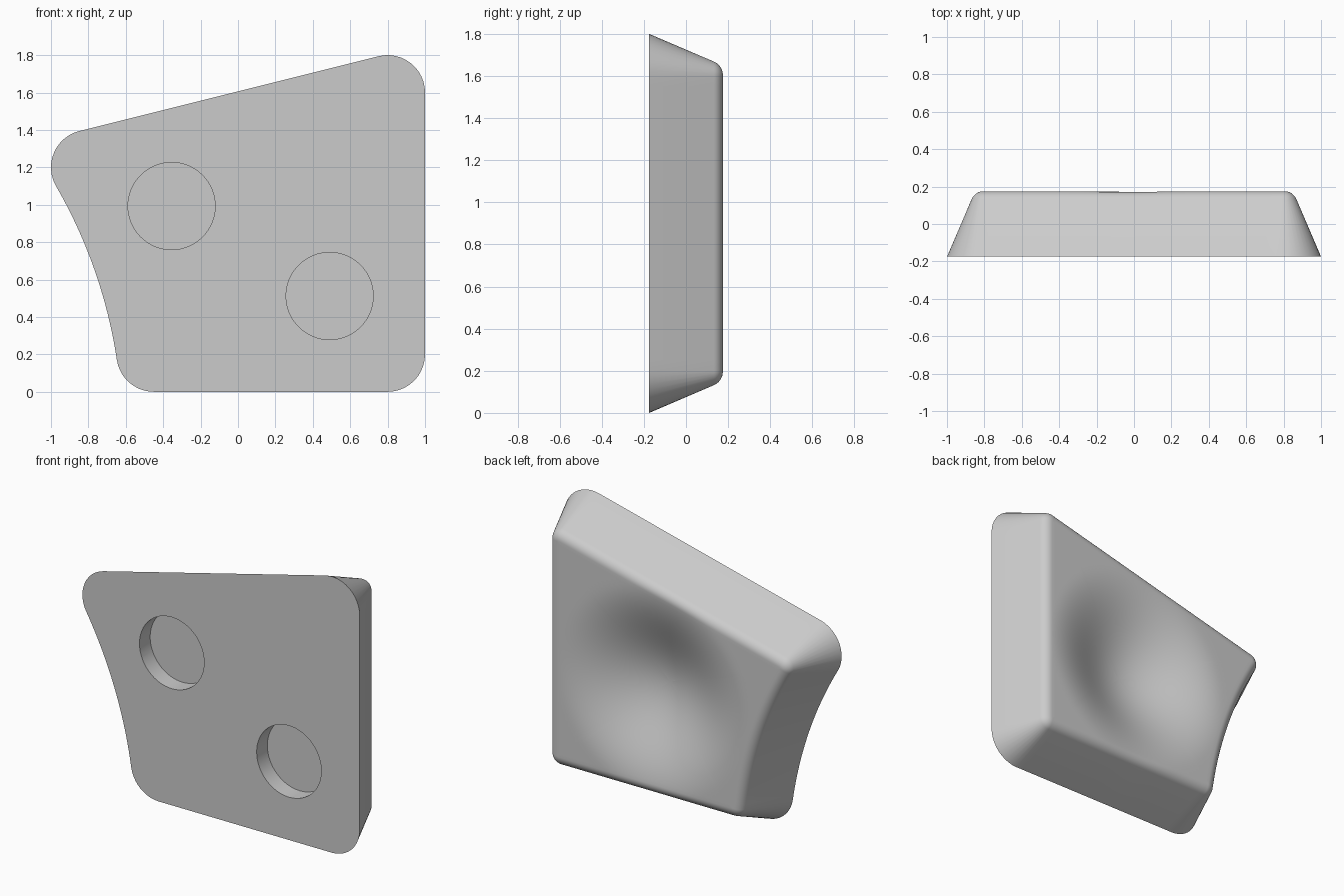
import bpy, bmesh
from math import sin, cos, pi, radians, hypot, tau

cube = bpy.data.objects.get("Cube")
if cube:
    bpy.data.objects.remove(cube, do_unlink=True)

BACK, FRONT = 0.175, -0.175
DISH_X, DISH_Z, DISH_R, DISH_DEPTH = 0.12, 0.80, 0.69, 0.18
CORNER = 0.2

mat = bpy.data.materials.new("plain grey")
mat.use_nodes = True
grey = (0.6, 0.6, 0.6, 1)
mat.diffuse_color = grey
mat.node_tree.nodes["Principled BSDF"].inputs["Base Color"].default_value = grey


def arc(cx, cz, radius, start, end, steps):
    """Points with their outward normals; a negative radius gives a hollow arc."""
    result = []
    for i in range(steps + 1):
        a = radians(start + (end - start) * i / steps)
        n = (cos(a), sin(a))
        result.append((cx + radius * n[0], cz + radius * n[1], *n))
    return result


def line(p, q, steps=28):
    """Inner points of a straight side between two arc ends."""
    return [(p[0] + (q[0] - p[0]) * i / steps, p[1] + (q[1] - p[1]) * i / steps, p[2], p[3])
            for i in range(1, steps)]


# Rounded outline with one hollow side
top_turn, hollow_a, hollow_b, reach = 104.04, 210.04, 188.54, 2.84
low_left = arc(-0.45, 0.2, CORNER, hollow_b, 270, 10)
low_right = arc(0.8, 0.2, CORNER, 270, 360, 10)
top_right = arc(0.8, 1.6, CORNER, 0, top_turn, 12)
top_left = arc(-0.8, 1.2, CORNER, top_turn, hollow_a, 12)
hx = -0.8 + reach * cos(radians(hollow_a))
hz = 1.2 + reach * sin(radians(hollow_a))
hollow = arc(hx, hz, CORNER - reach, hollow_a, hollow_b, 28)[1:-1]
outline = (low_left + line(low_left[-1], low_right[0]) + low_right
           + line(low_right[-1], top_right[0]) + top_right
           + line(top_right[-1], top_left[0]) + top_left + hollow)

# Side profile as (inset, y): sloped wall, then a rounded back edge
tilt, round_r = radians(23.2), 0.07
mid_x, mid_y = 0.196, BACK - round_r
profile = [(0, FRONT)]
for i in range(9):
    a = tilt + (pi / 2 - tilt) * i / 8
    profile.append((mid_x - round_r * cos(a), mid_y + round_r * sin(a)))


def dish(x, z):
    r = hypot(x - DISH_X, z - DISH_Z) / DISH_R
    return DISH_DEPTH * (1 + cos(pi * r)) / 2 if r < 1 else 0


# Tapered body with a soft round dish in the back
bm = bmesh.new()
loops = []
for inset, y in profile:
    ring = []
    for px, pz, nx, nz in outline:
        x, z = px - inset * nx, pz - inset * nz
        ring.append(bm.verts.new((x, y - (dish(x, z) if inset else 0), z)))
    loops.append(ring)
rim = [(v.co.x, v.co.z) for v in loops[-1]]
RINGS = 28
for k in range(1, RINGS):
    t = 1 - k / RINGS
    ring = []
    for rx, rz in rim:
        x, z = DISH_X + (rx - DISH_X) * t, DISH_Z + (rz - DISH_Z) * t
        ring.append(bm.verts.new((x, BACK - dish(x, z), z)))
    loops.append(ring)
count = len(outline)
for a, b in zip(loops, loops[1:]):
    for i in range(count):
        j = (i + 1) % count
        bm.faces.new((a[i], a[j], b[j], b[i]))
centre = bm.verts.new((DISH_X, BACK - DISH_DEPTH, DISH_Z))
for i in range(count):
    bm.faces.new((loops[-1][i], loops[-1][(i + 1) % count], centre))
bm.faces.new(loops[0])
bmesh.ops.recalc_face_normals(bm, faces=bm.faces)
mesh = bpy.data.meshes.new("tapered_body")
bm.to_mesh(mesh)
bm.free()
mesh.materials.append(mat)
body = bpy.data.objects.new("tapered_body", mesh)
bpy.context.collection.objects.link(body)

# Two round sockets in the flat front
HOLE_R, HOLE_DEPTH = 0.233, 0.11
for hole_x, hole_z in ((-0.355, 0.993), (0.49, 0.512)):
    bpy.ops.mesh.primitive_cylinder_add(vertices=64, radius=HOLE_R, depth=2 * HOLE_DEPTH,
                                        location=(hole_x, FRONT, hole_z), rotation=(pi / 2, 0, 0))
    cutter = bpy.context.object
    cutter.name = "socket_cutter"
    cutter.hide_render = True
    cutter.data.materials.append(mat)
    cut = body.modifiers.new("socket", "BOOLEAN")
    cut.operation, cut.solver, cut.object = "DIFFERENCE", "EXACT", cutter
    bpy.ops.object.select_all(action="DESELECT")
    body.select_set(True)
    bpy.context.view_layer.objects.active = body
    bpy.ops.object.modifier_apply(modifier=cut.name)
    bpy.data.objects.remove(cutter, do_unlink=True)

bpy.ops.object.shade_smooth_by_angle(angle=radians(35))
